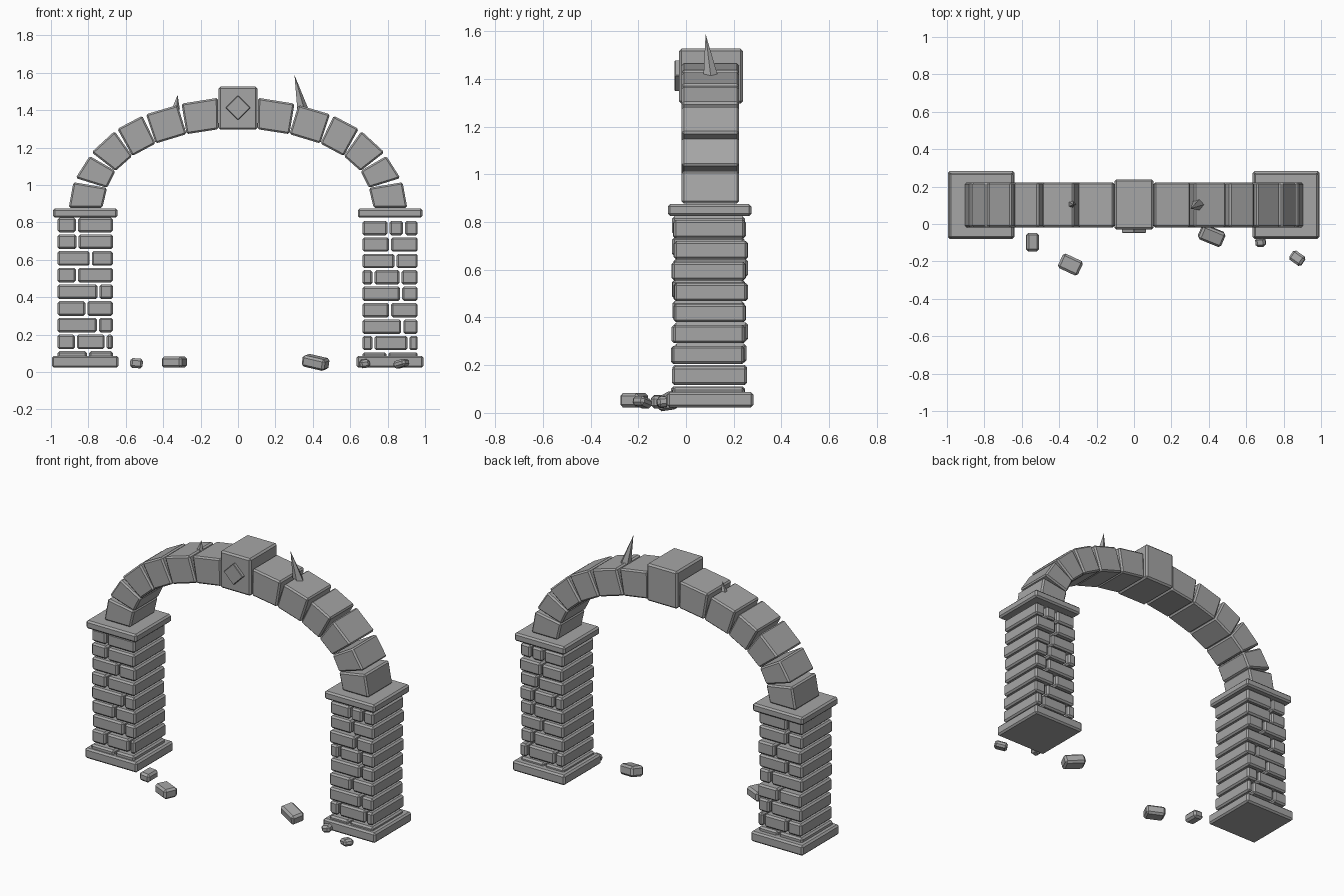
import bpy, bmesh, math, random
from mathutils import Matrix, Euler

random.seed(4)
if "Cube" in bpy.data.objects:
    bpy.data.objects.remove(bpy.data.objects["Cube"], do_unlink=True)

stone = bpy.data.materials.new("grey stone")
stone.use_nodes = True
GREY = (0.38, 0.38, 0.38, 1)
stone.diffuse_color = GREY
stone.node_tree.nodes["Principled BSDF"].inputs["Base Color"].default_value = GREY

MID_Y = 0.102


def finish(name, bm, bevel=0.0):
    """Turn a bmesh into a flat shaded stone with chamfered edges."""
    bmesh.ops.recalc_face_normals(bm, faces=bm.faces)
    if bevel:
        bmesh.ops.bevel(bm, geom=list(bm.edges), offset=bevel, segments=1,
                        affect='EDGES', clamp_overlap=True)
    mesh = bpy.data.meshes.new(name)
    bm.to_mesh(mesh)
    bm.free()
    mesh.materials.append(stone)
    obj = bpy.data.objects.new(name, mesh)
    bpy.context.collection.objects.link(obj)
    return obj


def block(name, center, size, bevel=0.01, rot=(0, 0, 0)):
    bm = bmesh.new()
    turn = Euler([math.radians(a) for a in rot]).to_matrix().to_4x4()
    bmesh.ops.create_cube(bm, size=1, matrix=Matrix.Translation(center) @ turn
                          @ Matrix.Diagonal((*size, 1)))
    return finish(name, bm, bevel)


def prism(name, outline, y0, y1, bevel):
    """Extrude an x-z outline along y."""
    bm = bmesh.new()
    rings = [[bm.verts.new((x, y, z)) for x, z in outline] for y in (y0, y1)]
    n = len(outline)
    bm.faces.new(rings[0])
    bm.faces.new(rings[1])
    for i in range(n):
        j = (i + 1) % n
        bm.faces.new((rings[0][i], rings[0][j], rings[1][j], rings[1][i]))
    return finish(name, bm, bevel)


def spike(name, base, tip, radius, sides):
    bm = bmesh.new()
    ring = [bm.verts.new((base[0] + radius * math.cos(i * math.tau / sides),
                          base[1] + radius * math.sin(i * math.tau / sides),
                          base[2])) for i in range(sides)]
    top = bm.verts.new(tip)
    bm.faces.new(ring)
    for i in range(sides):
        bm.faces.new((ring[i], ring[(i + 1) % sides], top))
    return finish(name, bm)


def pillar(side, cx, top, pitch, courses):
    """Foot, courses of full-depth bricks split across the width, and cap."""
    block(side + "_pillar_foot", (cx, MID_Y, 0.055), (0.357, 0.362, 0.063))
    block(side + "_pillar_cap", (cx, MID_Y - 0.003, 0.85), (0.345, 0.35, 0.05))
    width, gap = 0.296, 0.011
    for row, splits in enumerate(courses):
        cuts = [0] + splits + [1]
        z = top - row * pitch - (pitch - gap) / 2
        shift = random.uniform(-0.007, 0.007)
        for k, (a, b) in enumerate(zip(cuts, cuts[1:])):
            x0 = cx + (a - 0.5) * width + (gap / 2 if a > 0 else 0)
            x1 = cx + (b - 0.5) * width - (gap / 2 if b < 1 else 0)
            depth = 0.306 + random.uniform(-0.008, 0.008)
            block(f"{side}_brick_{row}_{k}", ((x0 + x1) / 2, MID_Y - 0.004 + shift, z),
                  (x1 - x0, depth, pitch - gap))


# Brick pillars, courses listed from the top down
pillar("right", -0.817, 0.825, 0.0892,
       [[.35], [.36], [.6], [.35], [.74], [.52], [.73], [.33, .87], [.55]])
pillar("left", 0.813, 0.808, 0.0878,
       [[.47, .75], [.5], [.6], [.2, .69], [.7], [.5], [.72], [.2, .83], [.45]])

# Arch stones: inner joints are shared, outer corners leave wedge gaps
inner = [(.725, .878), (.7, .985), (.655, 1.075), (.565, 1.155),
         (.44, 1.222), (.275, 1.272), (.105, 1.298)]
outer = [((.905, .878), (.88, 1.015)), ((.868, 1.037), (.793, 1.155)),
         ((.783, 1.175), (.66, 1.288)), ((.645, 1.3), (.512, 1.37)),
         ((.492, 1.378), (.323, 1.428)), ((.302, 1.435), (.108, 1.466))]
for side, s in (("left", 1), ("right", -1)):
    for i, (low, high) in enumerate(outer):
        outline = [(s * x, z) for x, z in (inner[i], low, high, inner[i + 1])]
        prism(f"{side}_arch_stone_{i}", outline, MID_Y - 0.12, MID_Y + 0.12, 0.009)

# Keystone with a raised diamond on the front
block("keystone", (0, MID_Y + 0.003, 1.411), (0.208, 0.268, 0.23))
d = 0.066
prism("keystone_diamond", [(-d, 1.413), (0, 1.413 - d), (d, 1.413), (0, 1.413 + d)],
      -0.048, -0.025, 0.003)

# Spikes on top of the arch
spike("tall_spike", (0.345, 0.105, 1.4), (0.302, 0.082, 1.588), 0.034, 5)
spike("short_spike", (-0.335, 0.105, 1.405), (-0.323, 0.105, 1.482), 0.024, 5)

# Fallen rubble on the ground
rubble = [((-.543, -.097, .047), (.068, .098, .052), (0, 5, 0)),
          ((-.34, -.217, .053), (.118, .085, .06), (0, 0, -25)),
          ((.415, -.062, .052), (.132, .082, .062), (8, 12, -22)),
          ((.677, -.097, .045), (.054, .05, .044), (5, -8, 5)),
          ((.873, -.183, .045), (.078, .06, .04), (0, -14, -35))]
for i, (center, size, rot) in enumerate(rubble):
    block(f"rubble_{i}", center, size, 0.012, rot)
